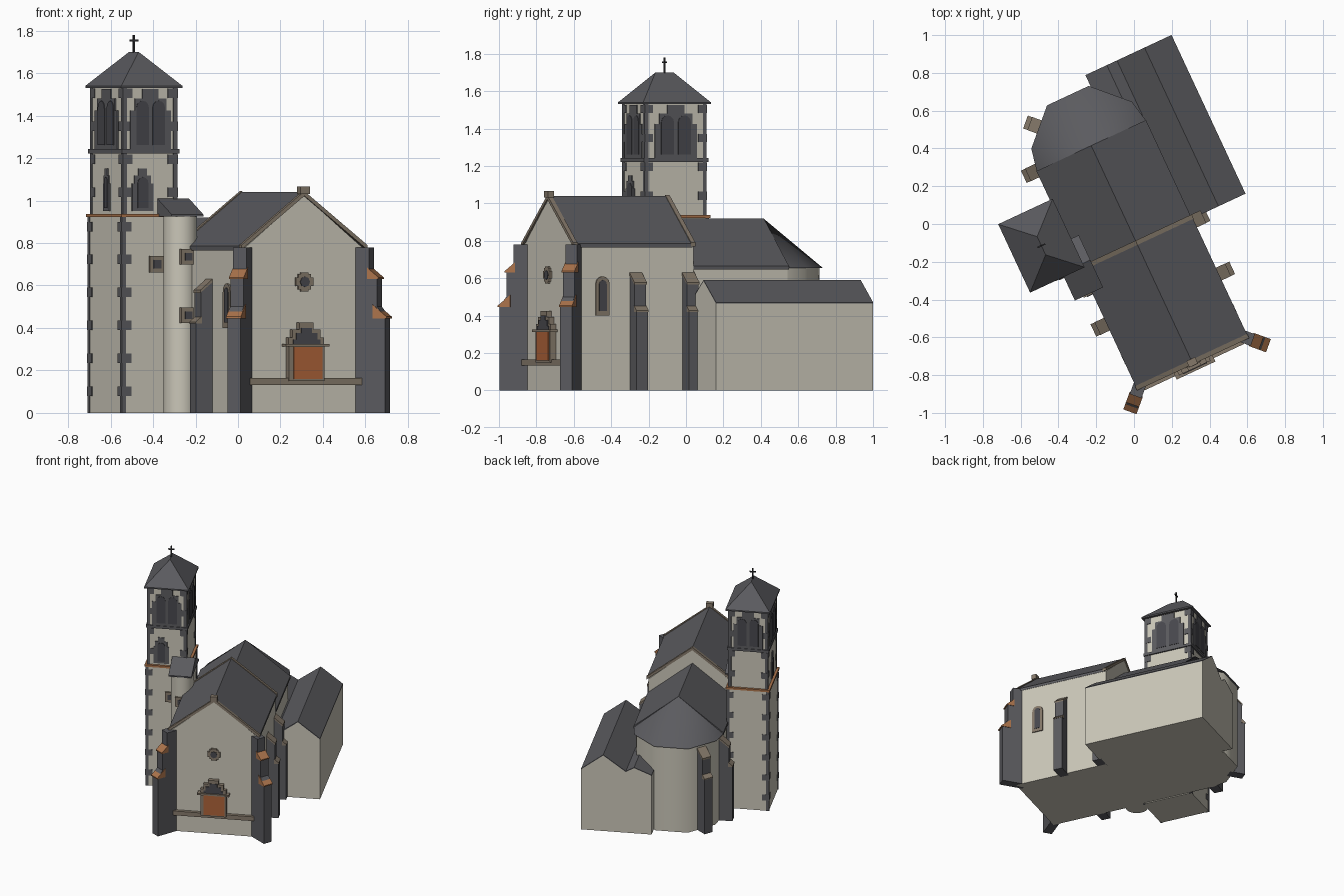
import bpy, bmesh, math
from mathutils import Matrix, Vector

if "Cube" in bpy.data.objects:
    bpy.data.objects.remove(bpy.data.objects["Cube"])

ROT = Matrix.Rotation(math.radians(25), 4, 'Z')   # whole church is turned on its site


def material(name, r, g, b):
    m = bpy.data.materials.new(name)
    lin = [((c / 255 + 0.055) / 1.055) ** 2.4 for c in (r, g, b)]
    m.diffuse_color = (*lin, 1)
    m.use_nodes = True
    m.node_tree.nodes["Principled BSDF"].inputs["Base Color"].default_value = m.diffuse_color
    return m


PLASTER = material("plaster", 202, 198, 184)
SLATE = material("slate", 91, 91, 95)
TRIM = material("stone_trim", 133, 121, 106)
TAN = material("tan_cap", 172, 116, 76)
WOOD = material("door_wood", 172, 98, 56)
DARK = material("dark_opening", 72, 72, 77)
IRON = material("iron", 45, 45, 48)


def mesh(name, verts, faces, mat):
    bm = bmesh.new()
    vs = [bm.verts.new(ROT @ Vector(v)) for v in verts]
    for f in faces:
        bm.faces.new([vs[i] for i in f])
    bmesh.ops.recalc_face_normals(bm, faces=bm.faces)
    me = bpy.data.meshes.new(name)
    bm.to_mesh(me)
    bm.free()
    me.materials.append(mat)
    ob = bpy.data.objects.new(name, me)
    bpy.context.collection.objects.link(ob)
    return ob


def prism(name, a, b, mat):
    """Solid between two matching outlines."""
    n = len(a)
    sides = [(i, (i + 1) % n, (i + 1) % n + n, i + n) for i in range(n)]
    return mesh(name, a + b, [tuple(range(n)), tuple(range(n, 2 * n))] + sides, mat)


def along_v(name, prof, v0, v1, mat):
    return prism(name, [(u, v0, z) for u, z in prof], [(u, v1, z) for u, z in prof], mat)


def upright(name, plan, z0, z1, mat):
    return prism(name, [(u, v, z0) for u, v in plan], [(u, v, z1) for u, v in plan], mat)


def box(name, u0, u1, v0, v1, z0, z1, mat):
    return upright(name, [(u0, v0), (u1, v0), (u1, v1), (u0, v1)], z0, z1, mat)


class Wall:
    """Wall frame: s runs along the wall, d outward, z up."""
    def __init__(self, u, v, angle):
        a = math.radians(angle)
        self.o, self.n, self.t = (u, v), (math.cos(a), math.sin(a)), (-math.sin(a), math.cos(a))

    def at(self, s, d, z):
        return tuple(self.o[i] + self.t[i] * s + self.n[i] * d for i in (0, 1)) + (z,)

    def plate(self, name, outline, d0, d1, mat):
        prism(name, [self.at(s, d0, z) for s, z in outline],
              [self.at(s, d1, z) for s, z in outline], mat)

    def fin(self, name, prof, w, mat):
        prism(name, [self.at(-w, d, z) for d, z in prof],
              [self.at(w, d, z) for d, z in prof], mat)


def rect(s, w, z0, z1):
    return [(s - w, z0), (s + w, z0), (s + w, z1), (s - w, z1)]


def arch(s, w, z0, z1):
    return [(s - w, z0), (s + w, z0)] + [
        (s + w * math.cos(math.pi * i / 6), z1 - w + w * math.sin(math.pi * i / 6)) for i in range(7)]


def stepped(s, w, z0, z1, drop):
    half = [(w, z0), (w, z1 - drop), (.78 * w, z1 - drop), (.78 * w, z1 - .45 * drop),
            (.4 * w, z1 - .45 * drop), (.4 * w, z1)]
    return [(s + x, z) for x, z in half] + [(s - x, z) for x, z in reversed(half)]


C = -.03   # centre line of nave and choir


def gable(hw, eave, ridge):
    return [(C - hw, 0), (C + hw, 0), (C + hw, eave), (C, ridge), (C - hw, eave)]


def chevron(hw, eave, ridge, t):
    return [(C - hw, eave), (C, ridge), (C + hw, eave), (C + hw, eave + t),
            (C, ridge + t), (C - hw, eave + t)]


# Nave and choir
along_v("nave", gable(.315, .77, 1.025), -.797, -.09, PLASTER)
along_v("nave_roof", chevron(.325, .765, 1.02, .02), -.785, -.10, SLATE)
along_v("choir", gable(.305, .65, .90), -.1, .47, PLASTER)
along_v("choir_roof", chevron(.32, .645, .90, .02), -.09, .472, SLATE)
for v0, v1, label in ((-.805, -.78, "front"), (-.108, -.083, "rear")):
    along_v(label + "_gable_coping", chevron(.328, .768, 1.022, .022), v0, v1, TRIM)
box("gable_finial", C - .025, C + .025, -.812, -.775, 1.03, 1.066, TRIM)

# Apse: half octagon with a smooth pointed roof
ANG = [math.radians(a) for a in (22.5, 67.5, 112.5, 157.5)]


def apse_plan(r, hw):
    return [(C + hw, .465)] + [(C + r * math.cos(a), .47 + r * math.sin(a)) for a in ANG] + [(C - hw, .465)]


apse = upright("apse", apse_plan(.302, .305), 0, .66, PLASTER)
eaves = [(u, v, .655) for u, v in apse_plan(.318, .32)]
roof = mesh("apse_roof", eaves + [(C, .47, .92)],
            [(i, i + 1, 6) for i in range(5)] + [(5, 0, 6), tuple(range(6))], SLATE)
for ob in (apse, roof):
    for p in ob.data.polygons:
        p.use_smooth = abs(p.normal.z) < .95
    bpy.context.view_layer.objects.active = ob
    ob.select_set(True)
    bpy.ops.object.shade_smooth_by_angle(angle=math.radians(50))
    ob.select_set(False)

# Side annex with a main ridge and a lower second ridge
top = [(.603, .47), (.445, .59), (.284, .475), (.225, .51), (.10, .46)]
along_v("annex", [(.10, 0), (.603, 0)] + [(u, z - .006) for u, z in top], -.104, .823, PLASTER)
along_v("annex_roof", [(u, z - .008) for u, z in reversed(top)] + top, -.104, .823, SLATE)


# Buttresses
def corner_buttress(name, u, v, a, d):
    w = Wall(u, v, a)
    m, s = d - .04, d - .08
    w.fin(name, [(-.06, 0), (d, 0), (d, .45), (m, .50), (m, .63), (s, .67), (s, .78), (-.06, .78)], .033, SLATE)
    for x0, x1, z, h in ((s, m, .63, .055), (m - .012, d, .445, .065)):
        w.fin(name + "_cap", [(x0 - .01, z), (x1 + .008, z), (x1 + .008, z + .008), (x0 - .01, z + h)], .037, TAN)


corner_buttress("front_left_buttress", C - .315, -.797, 225, .126)
corner_buttress("front_right_buttress", C + .315, -.797, 315, .116)


def side_buttress(name, u, v, a):
    w = Wall(u, v, a)
    w.fin(name, [(-.03, 0), (.085, 0), (.085, .42), (.06, .45), (.06, .57), (-.03, .64)], .034, SLATE)
    w.fin(name + "_cap", [(-.03, .64), (.064, .565), (.064, .578), (-.03, .655)], .037, TRIM)
    w.fin(name + "_step", [(.055, .42), (.088, .42), (.088, .428), (.055, .455)], .036, TRIM)


side_buttress("nave_right_buttress", C + .315, -.43, 0)
side_buttress("nave_end_buttress", C + .315, -.12, 0)
side_buttress("nave_left_buttress", C - .315, -.42, 180)
side_buttress("choir_left_buttress", C - .305, .473, 180)
side_buttress("apse_buttress", C - .2, .67, 135)

# Nave side windows
for u, a, s in ((C + .315, 0, -.627), (C - .315, 180, .627)):
    w = Wall(u, 0, a)
    w.plate("nave_window_frame", arch(s, .04, .40, .61), -.01, .008, TRIM)
    w.plate("nave_window_glass", arch(s, .022, .425, .59), 0, .011, DARK)

# Front: ledge, portal, round window
f = Wall(C, -.797, 270)
f.plate("front_ledge", rect(0, .29, .132, .165), -.01, .025, TRIM)
f.plate("portal_frame", rect(0, .092, .15, .32), -.01, .035, TRIM)
f.plate("portal_cornice", rect(0, .113, .312, .325), -.01, .045, TRIM)
f.plate("portal_arch", stepped(0, .092, .325, .425, .07), -.01, .03, TRIM)
f.plate("portal_tympanum", stepped(0, .07, .325, .40, .055), 0, .034, DARK)
f.plate("door", rect(.005, .075, .16, .311), 0, .04, WOOD)
cross = [(.045, .02), (.032, .02), (.032, .036), (.02, .036), (.02, .045)]
cross += [(-x, z) for x, z in reversed(cross)]
cross += [(x, -z) for x, z in reversed(cross)]
f.plate("round_window_frame", [(x, .617 + z) for x, z in cross], -.01, .012, TRIM)
f.plate("round_window_glass", [(.025 * math.cos(i * math.pi / 4), .617 + .025 * math.sin(i * math.pi / 4))
                               for i in range(8)], 0, .016, DARK)

# Tower
TU, TV, HU, HV = -.493, .103, .139, .18
box("tower_base", TU - HU - .01, TU + HU + .01, TV - HV - .01, TV + HV + .01, 0, .925, PLASTER)
box("tower_string_course", TU - HU - .018, TU + HU + .018, TV - HV - .018, TV + HV + .018, .922, .937, TAN)
box("tower_top", TU - HU, TU + HU, TV - HV, TV + HV, .93, 1.54, PLASTER)
box("belfry_band", TU - HU - .01, TU + HU + .01, TV - HV - .01, TV + HV + .01, 1.222, 1.242, SLATE)
rim = [(TU + a * .159, TV + b * .2) for a, b in ((-1, -1), (1, -1), (1, 1), (-1, 1))]
upright("tower_eaves", rim, 1.53, 1.54, SLATE)
mesh("tower_roof", [(u, v, 1.54) for u, v in rim] + [(TU, TV - .053, 1.70), (TU, TV + .053, 1.70)],
     [(0, 1, 4), (1, 2, 5, 4), (2, 3, 5), (3, 0, 4, 5), (0, 1, 2, 3)], SLATE)
box("cross_post", TU - .004, TU + .004, TV - .004, TV + .004, 1.69, 1.78, IRON)
box("cross_arm", TU - .022, TU + .022, TV - .004, TV + .004, 1.75, 1.758, IRON)

# Tower faces: quoins with alternating long stones, belfry arches, small windows
for a, out, half in ((270, HV, HU), (90, HV, HU), (0, HU, HV), (180, HU, HV)):
    r = math.radians(a)
    w = Wall(TU + out * math.cos(r), TV + out * math.sin(r), a)
    for sgn in (-1, 1):
        for e, z0, z1, n in ((.01, 0, .922, 6), (0, .937, 1.53, 4)):
            edge = half + e + .003
            w.plate("quoin_strip", rect(sgn * (edge - .011), .011, z0, z1), e - .01, e + .003, SLATE)
            for i in range(n):
                z = z0 + .08 + i * .155
                w.plate("quoin_stone", rect(sgn * (edge - .025), .025, z, z + .045), e - .01, e + .004, SLATE)
    pw = .105 if out == HV else .125
    w.plate("belfry_surround", stepped(0, pw, 1.242, 1.525, .10), -.01, .006, SLATE)
    for s in (-.4 * pw, .4 * pw):
        w.plate("belfry_opening", arch(s, .3 * pw, 1.262, 1.47), 0, .009, DARK)
    if a in (270, 180):
        ww = .055 if a == 270 else .035
        w.plate("tower_window_surround", stepped(-.04 if a == 270 else 0, ww, .95, 1.15, .07), -.01, .006, SLATE)
        w.plate("tower_window_opening", arch(-.04 if a == 270 else 0, ww * .5, .965, 1.11), 0, .009, DARK)

# Stair turret against the tower
TC = (-.37, -.15)
turret = upright("stair_turret", [(TC[0] + .08 * math.cos(i * math.pi / 16), TC[1] + .08 * math.sin(i * math.pi / 16))
                                  for i in range(32)], 0, .935, PLASTER)
bpy.context.view_layer.objects.active = turret
turret.select_set(True)
bpy.ops.object.shade_smooth_by_angle(angle=math.radians(30))
turret.select_set(False)
ends = [(-.235, .925), (.07, .925), (.07, .935), (-.075, 1.01), (-.235, .935)]
prism("turret_roof", [(-.455, v, z) for v, z in ends], [(-.29, v, z) for v, z in ends], SLATE)


def square_window(w, s, z, h):
    w.plate("square_window_frame", rect(s, h, z - h, z + h), -.02, .012, TRIM)
    w.plate("square_window_glass", rect(s, h * .5, z - h * .5, z + h * .5), 0, .016, DARK)


square_window(Wall(TU, TV - HV - .01, 270), .028, .70, .038)
for z in (.735, .46):
    square_window(Wall(TC[0], TC[1] - .08, 270), 0, z, .036)
